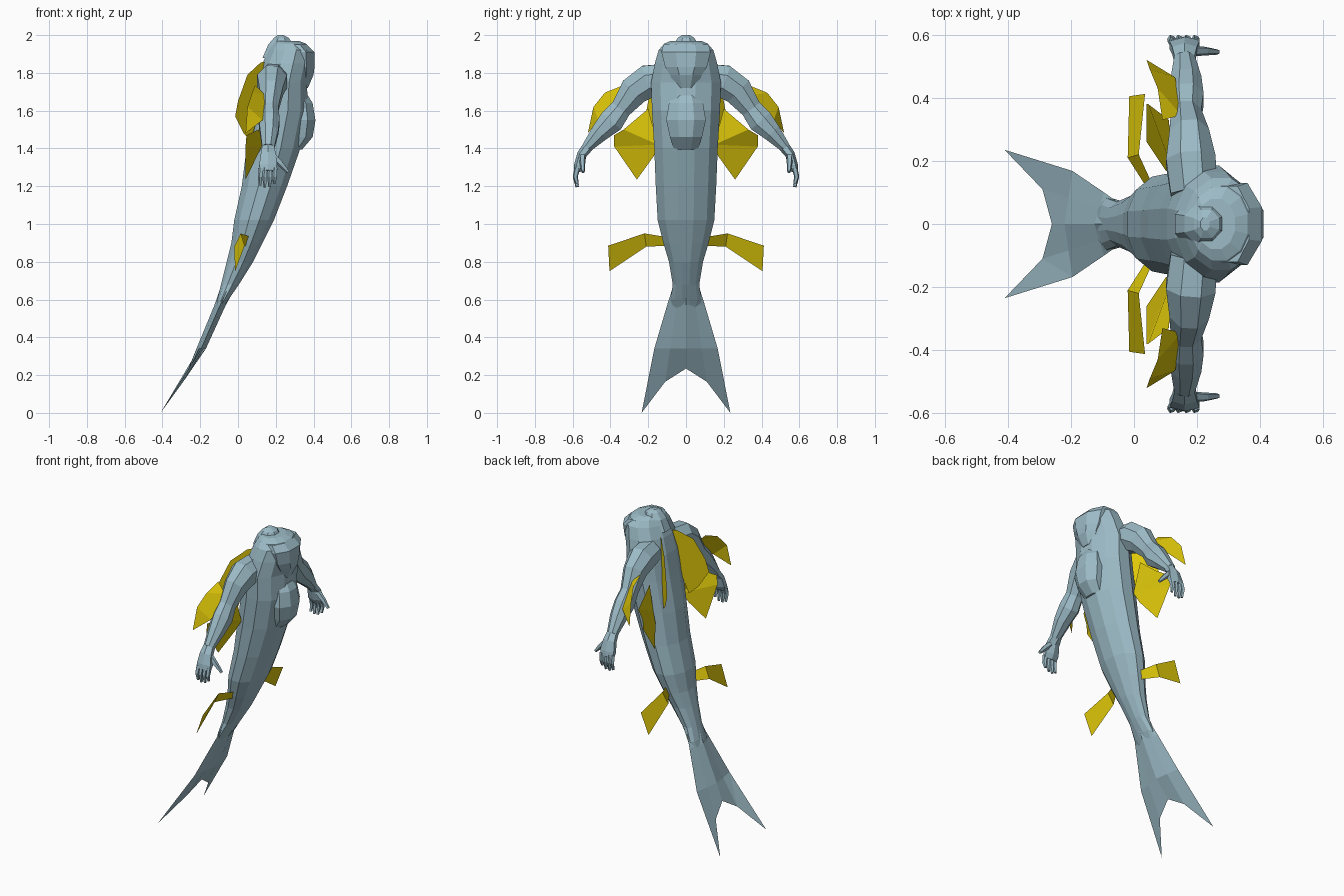
import bpy, bmesh, math
from mathutils import Vector


def material(name, rgb):
    m = bpy.data.materials.new(name)
    m.diffuse_color = (*rgb, 1)
    return m


SKIN = material("blue grey skin", (0.335, 0.50, 0.57))
GOLD = material("gold fin", (0.74, 0.58, 0.003))


def make(name, verts, faces, mat, mirror=False, fix=True):
    me = bpy.data.meshes.new(name)
    me.from_pydata([tuple(v) for v in verts], [], faces)
    if fix:
        bm = bmesh.new()
        bm.from_mesh(me)
        bmesh.ops.remove_doubles(bm, verts=bm.verts, dist=0.0005)
        bmesh.ops.recalc_face_normals(bm, faces=bm.faces)
        bm.to_mesh(me)
        bm.free()
    me.materials.append(mat)
    ob = bpy.data.objects.new(name, me)
    bpy.context.collection.objects.link(ob)
    if mirror:
        mod = ob.modifiers.new("mirror", 'MIRROR')
        mod.use_axis = (False, True, False)
        mod.use_mirror_merge = False
    return ob


def loft(name, rings, mat=SKIN, mirror=False):
    n = len(rings[0])
    faces = [(r * n + i, r * n + (i + 1) % n, (r + 1) * n + (i + 1) % n, (r + 1) * n + i)
             for r in range(len(rings) - 1) for i in range(n)]
    faces += [tuple(range(n)), tuple(range((len(rings) - 1) * n, len(rings) * n))]
    return make(name, [v for r in rings for v in r], faces, mat, mirror)


def stack(name, rows, sides):
    """Horizontal elliptical rings: z, back x, front x, half width."""
    k = 1 / math.cos(math.pi / sides)
    angles = [2 * math.pi * (i + 0.5) / sides for i in range(sides)]
    return loft(name, [[((xb + xf) / 2 + k * (xf - xb) / 2 * math.cos(a), k * hw * math.sin(a), z)
                        for a in angles] for z, xb, xf, hw in rows])


def tube(name, rows, sides):
    """Limb along a path: point, radius along x, radius across."""
    rings = []
    pts = [Vector(r[0]) for r in rows]
    for i, (p, rx, rc) in enumerate(rows):
        d = (pts[min(i + 1, len(pts) - 1)] - pts[max(i - 1, 0)]).normalized()
        ref = Vector((1, 0, 0)) if abs(d.x) < 0.8 else Vector((0, 0, 1))
        u = (ref - d * ref.dot(d)).normalized()
        w = d.cross(u)
        rings.append([pts[i] + u * rx * math.cos(a) + w * rc * math.sin(a)
                      for a in (2 * math.pi * (j + 0.5) / sides for j in range(sides))])
    return loft(name, rings, mirror=True)


# torso and tail stem
stack("body", [(0.50, -.135, -.12, .05), (0.6, -.11, -.05, .082), (0.68, -.09, .005, .07),
               (0.8, -.06, .08, .09), (0.9, -.035, .13, .12), (1.02, -.02, .19, .15),
               (1.2, .02, .26, .16), (1.4, .045, .33, .168), (1.6, .08, .37, .18),
               (1.75, .105, .365, .185), (1.85, .13, .385, .165), (1.92, .16, .395, .145),
               (1.955, .18, .36, .115), (1.97, .20, .32, .08)], 12)

# blunt head front, belly plate, crest
stack("head_front", [(1.72, .29, .37, .055), (1.79, .27, .40, .085), (1.83, .26, .405, .11),
                     (1.91, .25, .405, .13), (1.95, .24, .365, .12)], 8)
stack("belly_plate", [(1.395, .25, .34, .065), (1.46, .27, .395, .085), (1.55, .27, .41, .105),
                      (1.64, .27, .395, .09), (1.68, .27, .37, .07)], 8)
stack("crest", [(1.88, .13, .29, .075), (1.95, .16, .29, .065), (1.985, .19, .27, .045),
                (2.0, .21, .24, .02)], 8)

# tail fluke: front and back sheets that thin out to the tips
rows = []
for z, x, hw, t in [(.68, -.045, .065, .042), (.57, -.095, .10, .03), (.34, -.195, .168, .025)]:
    rows.append([(x, u * hw, z, t * (1 - abs(u))) for u in (-1, -.5, 0, .5, 1)])
rows.append([(-.41, -.235, 0, 0), (-.29, -.11, .165, 0), (-.26, 0, .235, 0),
             (-.29, .11, .165, 0), (-.41, .235, 0, 0)])
verts, faces = [], []
for s in (1, -1):
    o = len(verts)
    verts += [(x + s * t, y, z) for r in rows for x, y, z, t in r]
    faces += [(o + r * 5 + c, o + r * 5 + c + 1, o + r * 5 + c + 6, o + r * 5 + c + 5)
              for r in range(3) for c in range(4)]
make("tail_fluke", verts, faces, SKIN)

# arms
tube("arm", [((.19, .10, 1.77), .08, .085), ((.18, .20, 1.755), .085, .095),
             ((.175, .275, 1.705), .068, .085), ((.165, .345, 1.61), .052, .06),
             ((.165, .395, 1.545), .06, .072), ((.165, .455, 1.485), .052, .054),
             ((.16, .525, 1.405), .035, .03)], 8)
# hands
tube("palm", [((.16, .515, 1.415), .035, .03), ((.16, .55, 1.37), .045, .026),
              ((.16, .567, 1.31), .055, .026), ((.16, .577, 1.28), .05, .018)], 6)
for i, (x, z) in enumerate([(.118, 1.205), (.142, 1.195), (.168, 1.198), (.194, 1.215)]):
    tube("finger_%d" % (i + 1), [((x + .003, .576, 1.295), .014, .016),
                                 ((x, .586, 1.25), .013, .014), ((x, .576, z), .008, .009)], 5)
tube("thumb", [((.185, .548, 1.36), .02, .018), ((.225, .548, 1.32), .017, .015),
               ((.265, .545, 1.275), .009, .009)], 5)


# fins
def fin(name, pts, faces=None):
    make(name, pts, faces or [tuple(range(len(pts)))], GOLD, True, fix=False)


# back fins stand upright and splay outwards at 45 degrees
fin("back_fin", [(x, .20 - x, z) for x, z in
                 [(.145, 1.86), (.12, 1.855), (.05, 1.79), (0, 1.65), (-.015, 1.57),
                  (.03, 1.48), (.07, 1.44), (.11, 1.6)]])
fin("side_fin", [(.13, .15, 1.42), (.12, .20, 1.61), (.11, .33, 1.50), (.045, .38, 1.47),
                 (.04, .38, 1.41), (.04, .26, 1.235), (.10, .17, 1.36)],
    [(0, 1, 2), (0, 2, 3, 4), (0, 4, 5, 6)])
fin("arm_fin", [(.15, .345, 1.68), (.09, .33, 1.735), (.075, .43, 1.695), (.05, .49, 1.62),
                (.04, .52, 1.48), (.13, .465, 1.55), (.15, .38, 1.60)],
    [(0, 1, 2), (0, 2, 3, 5), (5, 3, 4), (0, 5, 6)])
fin("pelvic_fin", [(.07, .10, .93), (.05, .10, .885), (-.02, .21, .88), (.015, .22, .95),
                   (-.015, .405, .75), (.035, .412, .885)], [(0, 1, 2, 3), (3, 2, 4, 5)])
